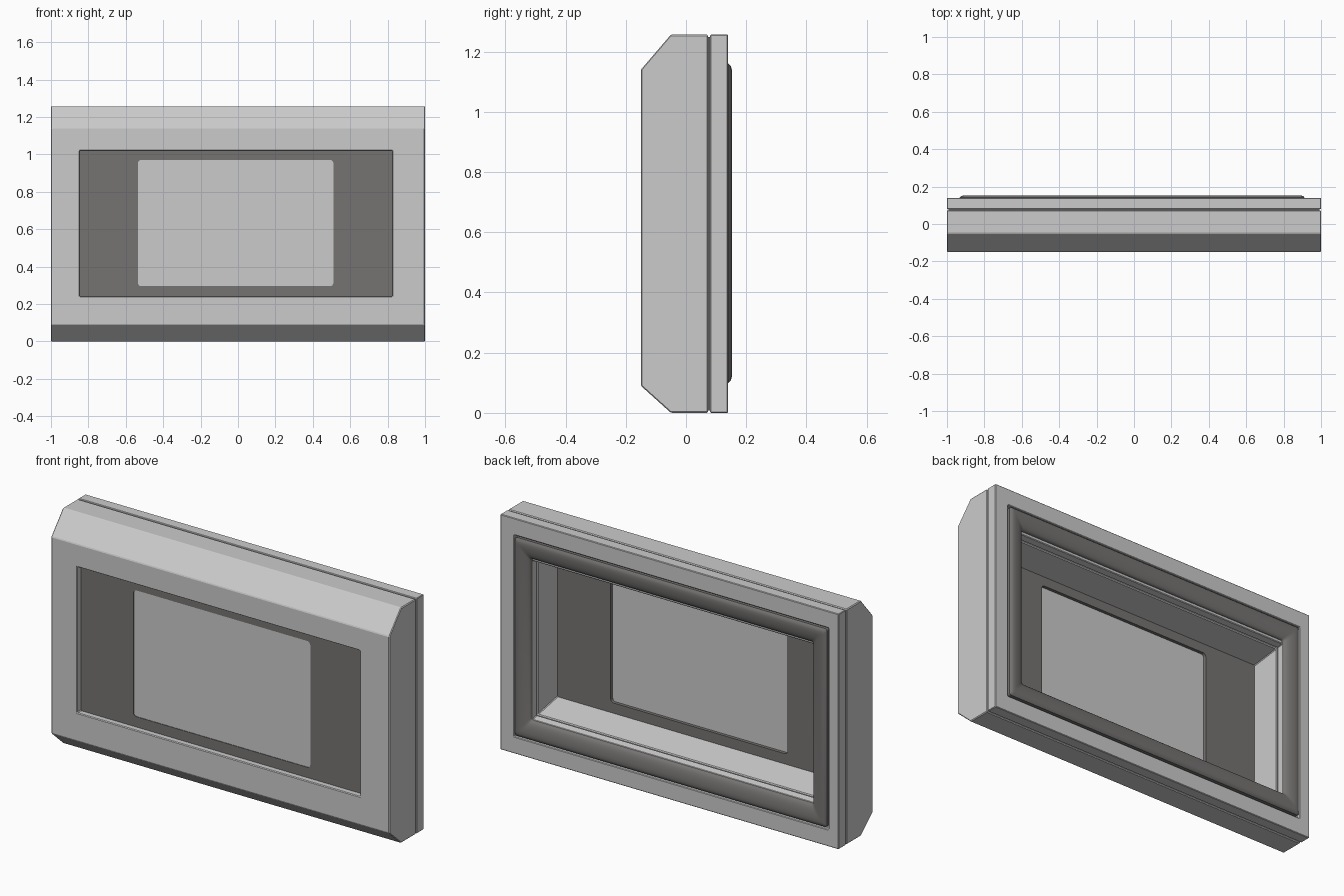
import bpy, bmesh, math

cube = bpy.data.objects.get("Cube")
if cube:
    bpy.data.objects.remove(cube, do_unlink=True)


def material(name, rgb):
    m = bpy.data.materials.new(name)
    m.use_nodes = True
    m.diffuse_color = (*rgb, 1)
    m.node_tree.nodes["Principled BSDF"].inputs["Base Color"].default_value = (*rgb, 1)
    return m


LIGHT = material("light grey", (0.6, 0.6, 0.6))
DARK = material("dark grey", (0.18, 0.174, 0.17))


def rect(x0, x1, z0, z1, y, r=0.0, n=1):
    """Rectangle loop facing y; n points round each corner of radius r."""
    pts = []
    corners = ((x1 - r, z1 - r), (x0 + r, z1 - r), (x0 + r, z0 + r), (x1 - r, z0 + r))
    for k, (cx, cz) in enumerate(corners):
        for i in range(n):
            a = math.pi / 2 * (k + (i / (n - 1) if n > 1 else 0))
            pts.append((cx + r * math.cos(a), y, cz + r * math.sin(a)))
    return pts


def loft(name, loops, mat, ring=True, bevel=0.0, smooth=False):
    """Bridge loops in order: into a closed ring, or a capped solid."""
    bm = bmesh.new()
    rows = [[bm.verts.new(p) for p in lp] for lp in loops]
    pairs = list(zip(rows, rows[1:]))
    if ring:
        pairs.append((rows[-1], rows[0]))
    else:
        bm.faces.new(rows[0])
        bm.faces.new(rows[-1])
    for a, b in pairs:
        for i in range(len(a)):
            j = (i + 1) % len(a)
            bm.faces.new((a[i], a[j], b[j], b[i]))
    bmesh.ops.recalc_face_normals(bm, faces=bm.faces)
    mesh = bpy.data.meshes.new(name)
    bm.to_mesh(mesh)
    bm.free()
    mesh.materials.append(mat)
    ob = bpy.data.objects.new(name, mesh)
    bpy.context.collection.objects.link(ob)
    if bevel:
        mod = ob.modifiers.new("edge", "BEVEL")
        mod.width = bevel
        mod.segments = 1
        mod.limit_method = "ANGLE"
    if smooth:
        bpy.ops.object.select_all(action="DESELECT")
        ob.select_set(True)
        bpy.context.view_layer.objects.active = ob
        bpy.ops.object.shade_smooth_by_angle(angle=math.radians(35))
    return ob


TOP = 1.257
X0, X1 = -0.847, 0.825        # window opening


def outer(y, inset=0.0):
    return rect(-1 + inset, 1 - inset, inset, TOP - inset, y)


def inner(y):
    """Opening, flaring slightly in height toward the back."""
    t = max(0, (y + 0.09) / 0.23)
    return rect(X0, X1, 0.24 - 0.045 * t, 1.02 + 0.03 * t, y)


# Front housing with chamfered top and bottom edges
loft("front_housing", [
    rect(-1, 1, 0.09, 1.14, -0.15), outer(-0.05), outer(0.073),
    inner(0.073), inner(-0.09), inner(-0.15)], LIGHT, bevel=0.004)

# Dark seam between the housing and the rear frame
loft("seam", [outer(0.072, 0.008), outer(0.081, 0.008),
              outer(0.081, 0.05), outer(0.072, 0.05)], DARK)

# Rear frame with a rebate that holds the gasket
loft("rear_frame", [
    outer(0.08), outer(0.14),
    rect(-0.94, 0.92, 0.09, 1.167, 0.14), rect(-0.94, 0.92, 0.09, 1.167, 0.12),
    inner(0.12), inner(0.08)], LIGHT, bevel=0.003)


# Rounded gasket around the rear opening
def gasket_loop(d, y):
    return rect(-0.932 + d * 0.9, 0.912 - d * 0.9, 0.1 + d, 1.16 - d, y, 0.012, 4)


arc = [(0.02 + 0.077 * math.sin(a), 0.125 + 0.027 * math.cos(a))
       for a in (math.pi / 2 * i / 7 for i in range(8))]
loft("rear_gasket", [gasket_loop(d, y) for d, y in
                     [(0, 0.118), (0, 0.141), (0.008, 0.149)] + arc + [(0.097, 0.118)]],
     DARK, smooth=True)

# Dark window surround with a rounded cut-out
hole = (-0.535, 0.51, 0.295, 0.97)
edge = (X0 - 0.005, X1 + 0.005, 0.235, 1.025)
loft("window_surround", [
    rect(*edge, -0.118, 0.003, 5), rect(*edge, -0.092, 0.003, 5),
    rect(*hole, -0.092, 0.018, 5), rect(*hole, -0.118, 0.018, 5)], DARK)

# Light panel filling the cut-out
panel = (-0.538, 0.513, 0.292, 0.973)
loft("center_panel", [rect(*panel, -0.115, 0.02, 5), rect(*panel, -0.109, 0.02, 5)],
     LIGHT, ring=False)
